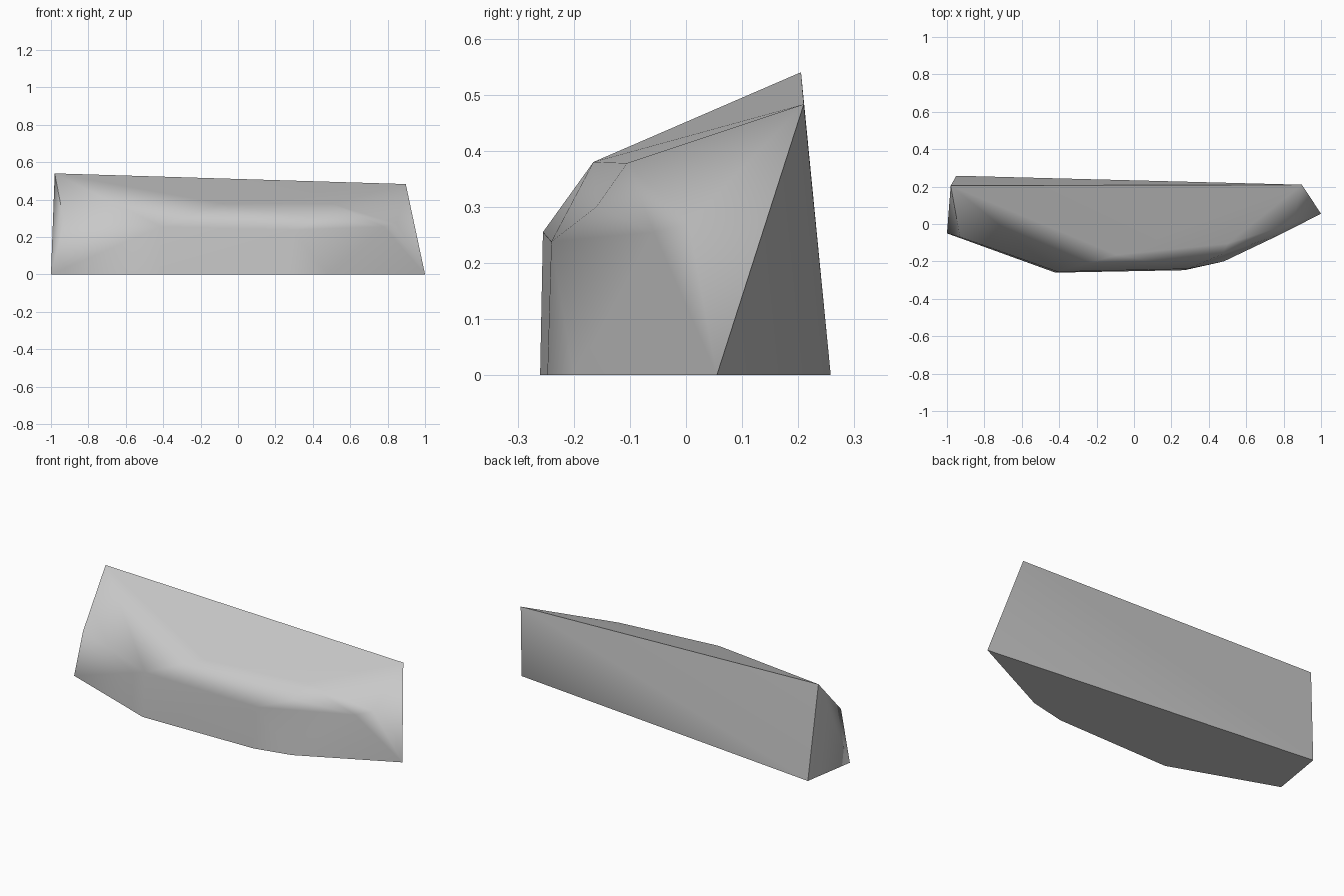
import bpy, bmesh, math

cube = bpy.data.objects.get("Cube")
if cube:
    bpy.data.objects.remove(cube, do_unlink=True)

# Grey stone colour
GREY = (0.58, 0.58, 0.58, 1)
stone = bpy.data.materials.new("grey_stone")
stone.use_nodes = True
stone.diffuse_color = GREY
stone.node_tree.nodes["Principled BSDF"].inputs["Base Color"].default_value = GREY

# Named corners of the ledge: footprint, crest, shoulder and rim
corners = {
    "foot_back": (-.95, .258, 0), "foot_end": (-1, -.05, 0),
    "foot_a": (-.42, -.26, 0), "foot_b": (.27, -.247, 0),
    "foot_c": (.48, -.2, 0), "foot_tip": (1, .055, 0),
    "crest_low": (.897, .21, .483), "crest_high": (-.98, .205, .54),
    "rim_end": (-.93, -.07, .28), "rim_a": (-.41, -.255, .255),
    "rim_b": (.288, -.24, .238), "rim_c": (.78, -.057, .255),
    "rim_tip": (.85, .005, .27), "top_a": (-.09, -.165, .38),
    "top_b": (.5, -.105, .378), "notch": (.474, -.16, .3),
}

# Facets, each a loop of corner names
facets = [
    # underside and the gently twisted back
    "foot_back foot_end foot_a foot_b foot_c foot_tip",
    "crest_high crest_low foot_back", "crest_low foot_tip foot_back",
    # end with the high crest
    "crest_high foot_back foot_end",
    "crest_high foot_end rim_end",
    # front wall
    "foot_end foot_a rim_a", "foot_end rim_a rim_end",
    "foot_a foot_b rim_b rim_a", "foot_b foot_c rim_b",
    "foot_c rim_c rim_b", "foot_c foot_tip rim_c",
    "foot_tip rim_tip rim_c", "foot_tip crest_low rim_tip",
    # bevelled shoulder with its notch
    "rim_end rim_a crest_high", "rim_a top_a crest_high",
    "rim_a rim_b top_a", "rim_b notch top_a", "notch top_b top_a",
    "rim_b rim_c notch", "notch rim_c top_b",
    "rim_c rim_tip top_b", "rim_tip crest_low top_b",
    # sloping top
    "top_a crest_low crest_high", "top_a top_b crest_low",
]

bm = bmesh.new()
verts = {name: bm.verts.new(co) for name, co in corners.items()}
for loop in facets:
    bm.faces.new([verts[name] for name in loop.split()])
bmesh.ops.recalc_face_normals(bm, faces=bm.faces)
mesh = bpy.data.meshes.new("rock_ledge")
bm.to_mesh(mesh)
bm.free()
mesh.materials.append(stone)

rock = bpy.data.objects.new("rock_ledge", mesh)
bpy.context.collection.objects.link(rock)

# Soft facets, crisp outer edges, large faces kept flat
bpy.ops.object.select_all(action="DESELECT")
rock.select_set(True)
bpy.context.view_layer.objects.active = rock
bpy.ops.object.shade_smooth_by_angle(angle=math.radians(50))
weighted = rock.modifiers.new("weighted_normals", "WEIGHTED_NORMAL")
weighted.keep_sharp = True
weighted.weight = 80
